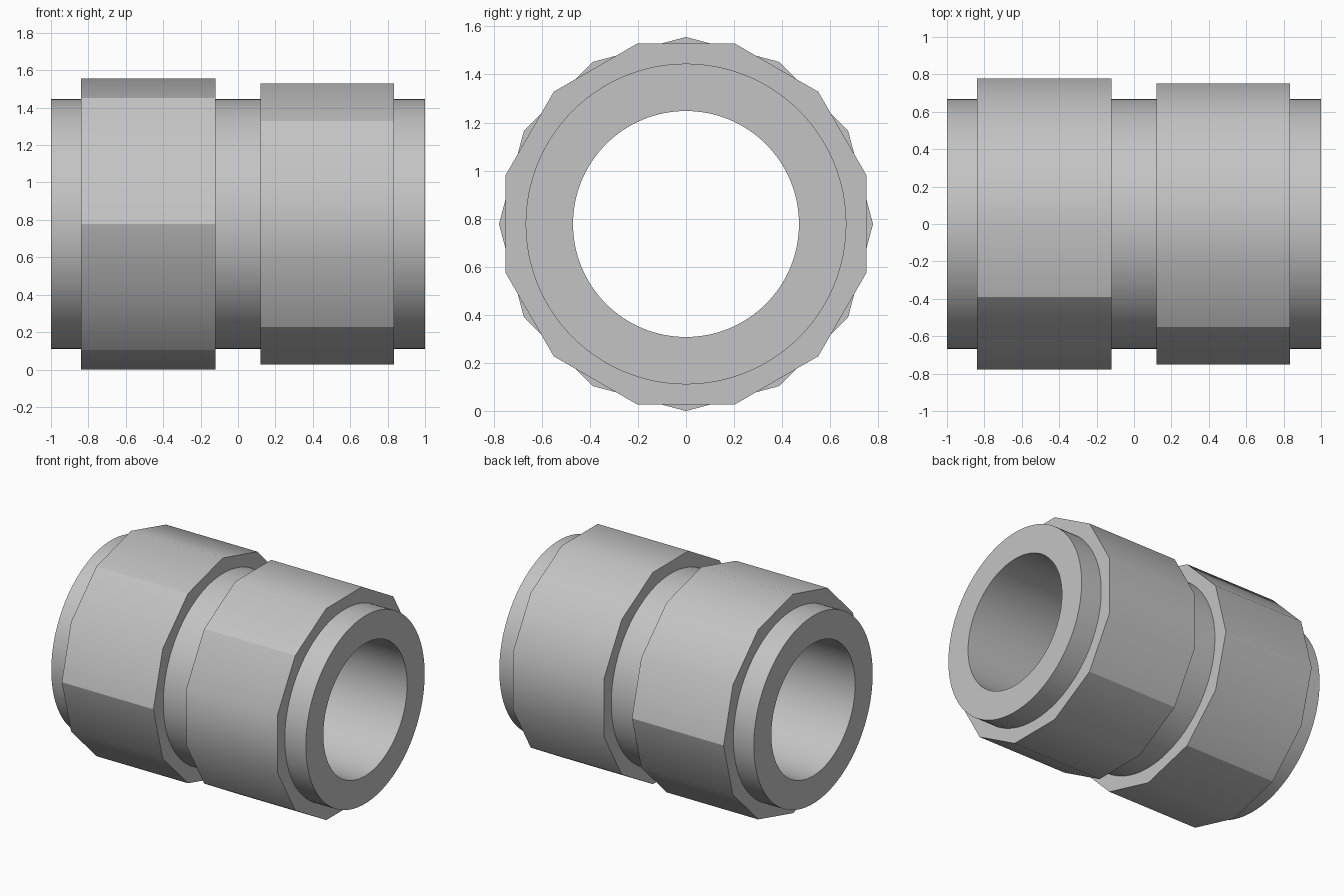
import bpy, bmesh
from math import cos, sin, radians

cube = bpy.data.objects.get("Cube")
if cube:
    bpy.data.objects.remove(cube, do_unlink=True)

AXIS_Z = 0.778
steel = bpy.data.materials.new("satin_grey")
steel.use_nodes = True
grey = (0.55, 0.55, 0.55, 1)
steel.diffuse_color = grey
steel.node_tree.nodes["Principled BSDF"].inputs["Base Color"].default_value = grey


def ring(name, x0, x1, outer, inner, sides, phase=0, creases=()):
    """Hollow prism along x; creases are the side numbers whose long outer edge stays sharp."""
    bm = bmesh.new()
    profile = [(x0, outer), (x1, outer), (x1, inner), (x0, inner)]
    loops = []
    for x, r in profile:
        angles = [radians(phase + 360 * i / sides) for i in range(sides)]
        loops.append([bm.verts.new((x, r * cos(a), r * sin(a))) for a in angles])
    for k in range(4):
        a, b = loops[k], loops[(k + 1) % 4]
        for i in range(sides):
            j = (i + 1) % sides
            bm.faces.new((a[i], b[i], b[j], a[j])).smooth = True
    # Crisp rims at both ends
    for loop in loops:
        for i in range(sides):
            bm.edges.get((loop[i], loop[(i + 1) % sides])).smooth = False
    for i in creases:
        bm.edges.get((loops[0][i], loops[1][i])).smooth = False
    bmesh.ops.recalc_face_normals(bm, faces=bm.faces)
    mesh = bpy.data.meshes.new(name)
    bm.to_mesh(mesh)
    bm.free()
    mesh.materials.append(steel)
    obj = bpy.data.objects.new(name, mesh)
    obj.location.z = AXIS_Z
    bpy.context.collection.objects.link(obj)
    return obj


# Round tube running the full length
ring("tube", -1, 1, 0.667, 0.47, 128)

# Twelve-sided nuts, one turned half a side against the other
ring("right_nut", -0.84, -0.12, 0.778, 0.62, 12, 0, (0, 4, 6, 8, 10))
ring("left_nut", 0.12, 0.835, 0.778, 0.62, 12, 15, (4, 7, 10))
